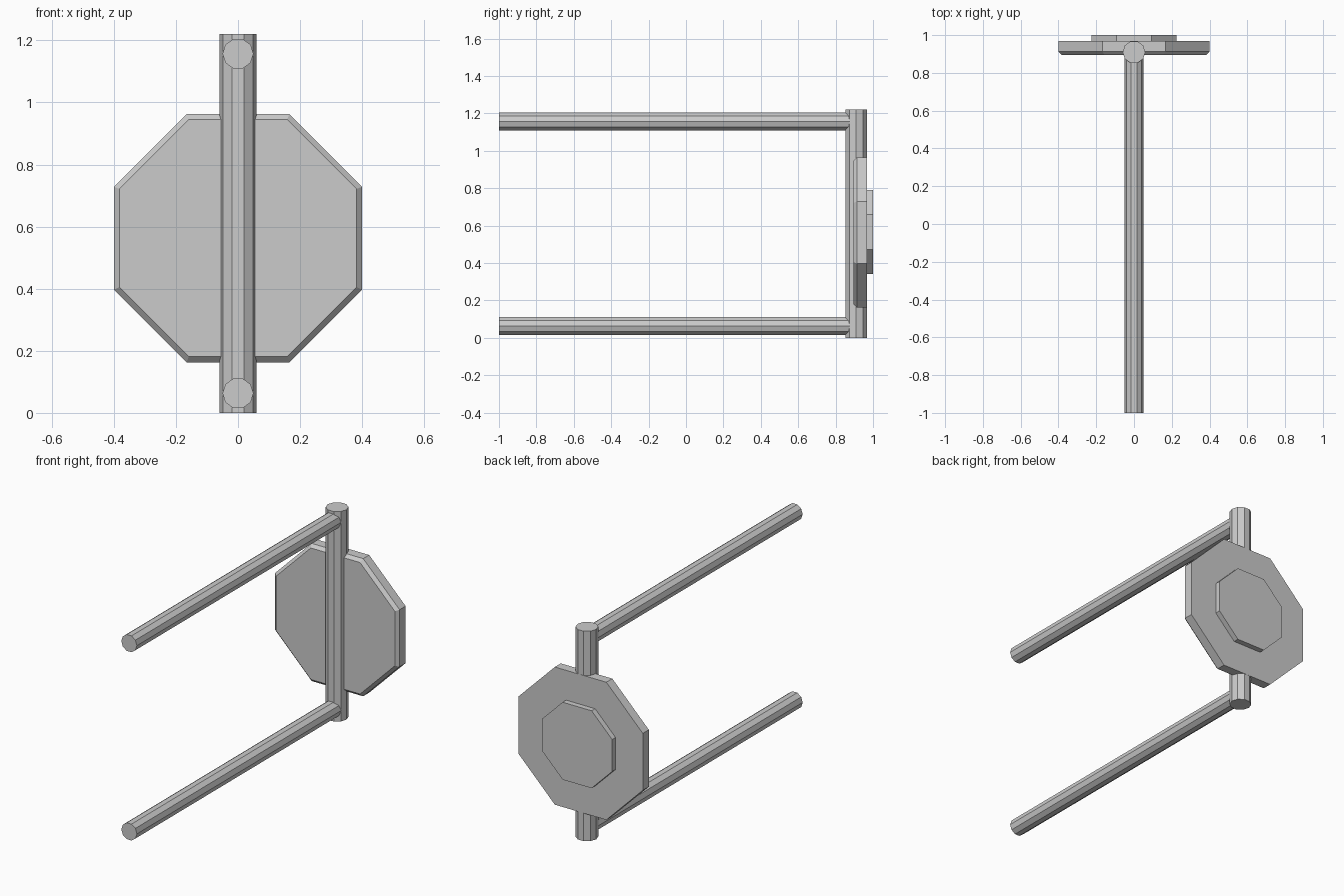
import bpy, bmesh
from math import sin, cos, pi
from mathutils import Vector

if "Cube" in bpy.data.objects:
    bpy.data.objects.remove(bpy.data.objects["Cube"])


def prism(name, sides, radius, start, end, turn=0.0, bevel=0.0):
    """Flat-faced prism along y or z; the start cap can be chamfered."""
    start, end = Vector(start), Vector(end)
    axis = end - start
    u = Vector((1, 0, 0))
    v = axis.normalized().cross(u)

    def ring(bm, centre, r):
        return [bm.verts.new(centre + r * (cos(a) * u + sin(a) * v))
                for a in (turn + 2 * pi * i / sides for i in range(sides))]

    bm = bmesh.new()
    steps = [(start, radius)]
    if bevel:
        steps = [(start, radius - bevel / cos(pi / sides)),
                 (start + axis.normalized() * bevel, radius)]
    rings = [ring(bm, c, r) for c, r in steps + [(end, radius)]]
    for a, b in zip(rings, rings[1:]):
        for i in range(sides):
            j = (i + 1) % sides
            bm.faces.new((a[i], a[j], b[j], b[i]))
    bm.faces.new(rings[0][::-1])
    bm.faces.new(rings[-1])
    bmesh.ops.recalc_face_normals(bm, faces=bm.faces)
    mesh = bpy.data.meshes.new(name)
    bm.to_mesh(mesh)
    bm.free()
    obj = bpy.data.objects.new(name, mesh)
    bpy.context.collection.objects.link(obj)
    return obj


# Upright post
prism("post", 10, 0.06, (0, 0.91, 0), (0, 0.91, 1.22))

# Two horizontal rods running to the front
for name, z in (("lower_rod", 0.063), ("upper_rod", 1.157)):
    prism(name, 10, 0.05, (0, -1, z), (0, 0.89, z))

# Octagonal plate with chamfered front rim, and raised plate behind it
octagon = 1 / cos(pi / 8)
prism("large_plate", 8, 0.4 * octagon, (0, 0.895, 0.563), (0, 0.968, 0.563),
      turn=pi / 8, bevel=0.018)
prism("small_plate", 8, 0.225 * octagon, (0, 0.96, 0.565), (0, 1.0, 0.565),
      turn=pi / 8)
